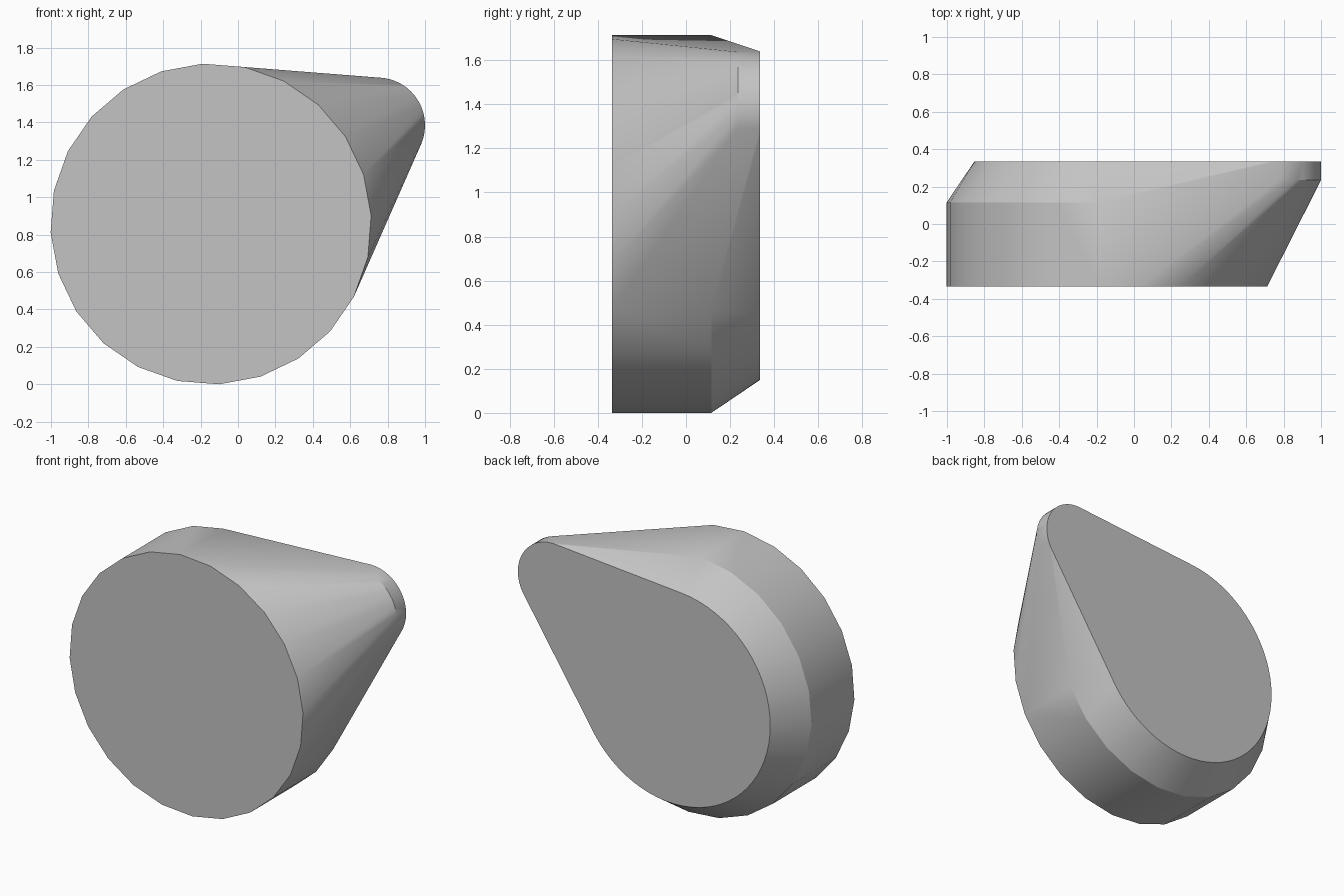
import bpy, bmesh, math

cube = bpy.data.objects.get("Cube")
if cube:
    bpy.data.objects.remove(cube, do_unlink=True)

grey = bpy.data.materials.new("plain grey")
grey.use_nodes = True
colour = (0.55, 0.55, 0.55, 1)
grey.diffuse_color = colour
grey.node_tree.nodes["Principled BSDF"].inputs["Base Color"].default_value = colour

FRONT, SHOULDER, TIP_FRONT, BACK = -0.335, 0.115, 0.235, 0.335
DISC = (-0.145, 0.857)
TIP = (0.745, 1.385)


def ring(bm, centre, radius, y, sides, turn=0.0):
    """Add a ring of points facing along y."""
    for i in range(sides):
        a = math.radians(turn) + math.tau * i / sides
        bm.verts.new((centre[0] + radius * math.cos(a), y,
                      centre[1] + radius * math.sin(a)))


# Wedge body: a skin stretched over a thick disc, a smaller back disc and a thin tip
bm = bmesh.new()
for y in (FRONT, SHOULDER):
    ring(bm, DISC, 0.858, y, 24, 3)
ring(bm, DISC, 0.708, BACK, 72)
for y in (TIP_FRONT, BACK):
    ring(bm, TIP, 0.255, y, 48)
hull = bmesh.ops.convex_hull(bm, input=bm.verts)
spare = {v for v in hull["geom_interior"] + hull["geom_unused"]
         if isinstance(v, bmesh.types.BMVert)}
bmesh.ops.delete(bm, geom=list(spare), context="VERTS")

# Merge the flat front and back faces
bmesh.ops.dissolve_limit(bm, angle_limit=math.radians(0.2),
                         verts=bm.verts, edges=bm.edges)
bmesh.ops.recalc_face_normals(bm, faces=bm.faces)
mesh = bpy.data.meshes.new("wedge_body")
bm.to_mesh(mesh)
bm.free()
mesh.materials.append(grey)

body = bpy.data.objects.new("wedge_body", mesh)
bpy.context.collection.objects.link(body)
bpy.context.view_layer.objects.active = body
body.select_set(True)
bpy.ops.object.shade_smooth_by_angle(angle=math.radians(30))
